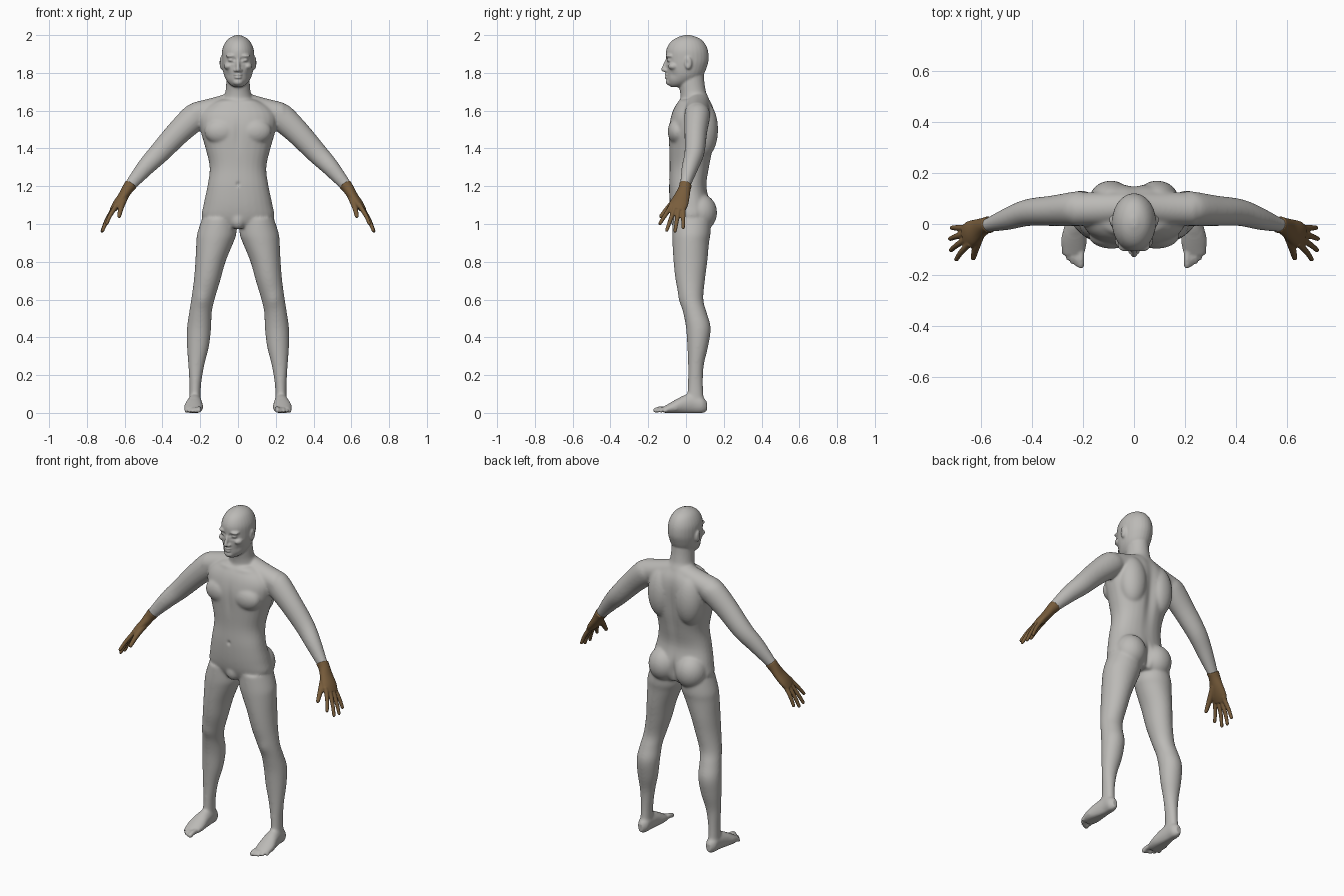
import bpy
import bmesh
from math import cos, sin, tau, exp, copysign
from mathutils import Vector, Matrix

if "Cube" in bpy.data.objects:
    bpy.data.objects.remove(bpy.data.objects["Cube"])

X, Y, Z = Vector((1, 0, 0)), Vector((0, 1, 0)), Vector((0, 0, 1))
SIDES = (1, -1)


def material(name, colour):
    mat = bpy.data.materials.new(name)
    mat.use_nodes = True
    mat.diffuse_color = (*colour, 1)
    mat.node_tree.nodes["Principled BSDF"].inputs["Base Color"].default_value = (*colour, 1)
    return mat


def spline(rows, steps=4):
    """Smoothly interpolate rows of numbers."""
    pts = [Vector(r) for r in rows]
    out = []
    for i in range(len(pts) - 1):
        a, b = pts[max(i - 1, 0)], pts[i]
        c, d = pts[i + 1], pts[min(i + 2, len(pts) - 1)]
        for k in range(steps):
            t = k / steps
            out.append((b * 2 + (c - a) * t + (a * 2 - b * 5 + c * 4 - d) * t ** 2
                        + (b * 3 - a - c * 3 + d) * t ** 3) / 2)
    return out + [pts[-1]]


def loft(bm, rows, u=X, v=Y, side=1, power=1, sides=28):
    """Skin oval rings; each row is x, y, z, radius along u, radius along v."""
    def bend(value):
        return copysign(abs(value) ** power, value)
    rings = []
    for x, y, z, ru, rv in spline(rows):
        ring = []
        for k in range(sides):
            a = tau * k / sides
            p = Vector((x, y, z)) + u * ru * bend(cos(a)) + v * rv * bend(sin(a))
            ring.append(bm.verts.new((p.x * side, p.y, max(p.z, 0))))
        rings.append(ring)
    for low, high in zip(rings, rings[1:]):
        for k in range(sides):
            n = (k + 1) % sides
            bm.faces.new((low[k], low[n], high[n], high[k]))
    bm.faces.new(rings[0][::-1])
    bm.faces.new(rings[-1])


def upright(bm, rows, side=1, power=1):
    """Vertical loft; each row is z, centre x, half width, front y, back y."""
    loft(bm, [(x, (f + b) / 2, z, w, (b - f) / 2) for z, x, w, f, b in rows],
         side=side, power=power)


def ball(bm, centre, radii, side=1):
    x, y, z = centre
    place = Matrix.Translation((x * side, y, z)) @ Matrix.Diagonal((*radii, 1))
    bmesh.ops.create_uvsphere(bm, u_segments=24, v_segments=16, radius=1, matrix=place)


def tube(bm, points, r0, r1, side=1):
    """Tapered limb with a round tip, for fingers, toes and the nose."""
    t = (Vector(points[-1]) - Vector(points[0])).normalized()
    u = t.orthogonal().normalized()
    last = len(points) - 1
    rows = [(*p, *[r0 + (r1 - r0) * i / last] * 2) for i, p in enumerate(points)]
    loft(bm, rows, u, t.cross(u), side, sides=16)
    ball(bm, points[-1], (r1, r1, r1), side)


def fuse(name, bm, voxel, mat, relax, dents=()):
    """Merge overlapping forms into one skin, relax it and press in the details."""
    bmesh.ops.recalc_face_normals(bm, faces=bm.faces)
    mesh = bpy.data.meshes.new(name)
    bm.to_mesh(mesh)
    bm.free()
    obj = bpy.data.objects.new(name, mesh)
    bpy.context.scene.collection.objects.link(obj)
    mod = obj.modifiers.new("Skin", "REMESH")
    mod.mode = "VOXEL"
    mod.voxel_size = voxel
    depsgraph = bpy.context.evaluated_depsgraph_get()
    skin = bpy.data.meshes.new_from_object(obj.evaluated_get(depsgraph))
    obj.modifiers.clear()
    bm = bmesh.new()
    bm.from_mesh(skin)
    for times, rule in relax:
        verts = [v for v in bm.verts if rule(v.co)]
        for _ in range(times):
            bmesh.ops.smooth_vert(bm, verts=verts, factor=.5, use_axis_x=True,
                                  use_axis_y=True, use_axis_z=True)
    bm.normal_update()
    for (x, y, z), (rx, ry, rz), depth in dents:
        for v in bm.verts:
            if abs(v.co.z - z) < 3 * rz:
                d = (((abs(v.co.x) - x) / rx) ** 2 + ((v.co.y - y) / ry) ** 2
                     + ((v.co.z - z) / rz) ** 2)
                if d < 9:
                    v.co += v.normal * depth * exp(-d)
    bm.to_mesh(skin)
    bm.free()
    skin.shade_smooth()
    skin.materials.clear()
    skin.materials.append(mat)
    obj.data = skin
    skin.name = name


grey = material("warm grey skin", (.5, .49, .47))
brown = material("brown glove", (.19, .11, .045))

body = bmesh.new()
# Torso and neck
upright(body, [(.98, 0, .11, -.05, .11), (1.03, 0, .188, -.072, .13), (1.1, 0, .183, -.085, .13),
               (1.2, 0, .162, -.09, .11), (1.3, 0, .15, -.087, .125), (1.4, 0, .172, -.09, .145),
               (1.5, 0, .2, -.092, .155), (1.57, 0, .205, -.08, .155), (1.62, 0, .17, -.06, .145),
               (1.66, 0, .1, -.03, .125)], power=.88)
upright(body, [(1.6, 0, .1, -.04, .135), (1.66, 0, .08, -.03, .125), (1.7, 0, .067, -.032, .107),
               (1.75, 0, .062, -.04, .098), (1.8, 0, .06, -.04, .094)])
ball(body, (0, -.045, 1.02), (.04, .035, .05))
# Skull and face
upright(body, [(1.725, 0, .02, -.08, -.03), (1.738, 0, .042, -.092, .02), (1.76, 0, .061, -.1, .065),
               (1.79, 0, .075, -.102, .093), (1.83, 0, .083, -.104, .11), (1.87, 0, .086, -.106, .12),
               (1.92, 0, .084, -.105, .116), (1.96, 0, .068, -.085, .097), (1.985, 0, .045, -.052, .067),
               (2, 0, .012, -.01, .025)])
tube(body, [(0, -.098, 1.875), (0, -.11, 1.845), (0, -.12, 1.818)], .008, .012)
ball(body, (0, -.1, 1.79), (.024, .015, .007))
ball(body, (0, -.099, 1.776), (.021, .015, .008))
ball(body, (0, -.085, 1.752), (.028, .022, .02))

for s in SIDES:
    ball(body, (.012, -.107, 1.813), (.011, .013, .009), s)   # nostril
    ball(body, (.036, -.084, 1.868), (.018, .018, .011), s)   # eyelid
    ball(body, (.035, -.084, 1.89), (.03, .024, .01), s)      # brow
    ball(body, (.05, -.065, 1.835), (.025, .03, .02), s)      # cheekbone
    ball(body, (.088, .012, 1.853), (.011, .02, .034), s)     # ear
    ball(body, (.088, -.045, 1.49), (.09, .052, .07), s)      # chest muscle
    ball(body, (.09, .095, 1.5), (.085, .075, .15), s)        # shoulder blade
    ball(body, (.09, .075, 1.06), (.09, .09, .1), s)          # buttock
    # Shoulder slope
    loft(body, [(.03, .065, 1.64, .06, .06), (.13, .06, 1.605, .065, .065),
                (.24, .057, 1.578, .065, .065)], Y, Z, s)
    # Arm
    loft(body, [(.18, .06, 1.6, .06, .06), (.22, .06, 1.573, .074, .068), (.315, .052, 1.485, .066, .06),
                (.415, .045, 1.378, .057, .053), (.49, .022, 1.3, .047, .045),
                (.575, -.005, 1.2, .031, .027), (.59, -.008, 1.185, .03, .026)],
         Vector((.73, 0, .68)), Y, s)
    # Leg
    upright(body, [(1.03, .1, .09, -.07, .13), (.95, .112, .104, -.073, .13), (.9, .123, .098, -.072, .122),
                   (.8, .146, .08, -.066, .113), (.7, .164, .07, -.055, .1), (.6, .186, .062, -.033, .092),
                   (.53, .199, .06, -.015, .11), (.45, .206, .064, 0, .131), (.35, .212, .058, .007, .117),
                   (.25, .221, .042, .011, .094), (.15, .226, .031, .01, .09), (.07, .228, .03, .005, .095)], s)
    # Foot and toes
    loft(body, [(.228, .11, .035, .015, .025), (.228, .085, .043, .032, .045), (.228, .04, .05, .035, .054),
                (.231, -.01, .044, .042, .05), (.235, -.06, .031, .05, .036),
                (.236, -.1, .021, .046, .023), (.237, -.122, .017, .038, .014)], X, Z, s)
    for i in range(5):
        x, tip, r = .208 + .0165 * i, -.16 + .003 * i * i, .0095 if i else .014
        tube(body, [(x, tip + .06, .022), (x, tip + .02, .02), (x, tip, r)], r, r, s)

fuse("body", body, .0055, grey,
     [(12, lambda c: .07 < c.z < 1.71), (2, lambda c: c.z >= 1.71), (2, lambda c: c.z <= .07)],
     [((0, .16, 1.42), (.03, .07, .2), -.014),       # spine
      ((0, .15, 1.04), (.015, .06, .07), -.018),     # cleft
      ((0, -.09, 1.48), (.018, .05, .08), -.005),    # breastbone
      ((0, -.09, 1.21), (.01, .03, .012), -.007),    # navel
      ((.08, -.04, 1.645), (.06, .04, .012), .005),  # collarbone
      ((.19, -.03, .6), (.03, .03, .04), .005),      # kneecap
      ((.1, .005, 1.852), (.015, .01, .016), -.006),  # ear hollow
      ((.019, -.1, 1.871), (.008, .02, .009), -.006),  # eye corner
      ((.036, -.1, 1.853), (.018, .02, .006), -.004),  # under eye
      ((0, -.113, 1.783), (.022, .02, .004), -.004),  # mouth
      ((.055, -.07, 1.79), (.02, .03, .02), -.004)])  # cheek hollow

# Gloved hands
across = Vector((.25, .95, -.15)).normalized()
along = Vector((.55, -.27, -.79)).normalized()
fingers = [((.65, -.083, 1.088), (.695, -.138, 1.003)), ((.663, -.064, 1.073), (.716, -.102, .967)),
           ((.668, -.04, 1.068), (.719, -.058, .963)), ((.664, -.015, 1.072), (.712, -.015, .981))]
for s, name in zip(SIDES, ("left_glove", "right_glove")):
    hand = bmesh.new()
    loft(hand, [(.566, -.002, 1.21, .034, .034), (.585, -.008, 1.185, .033, .03),
                (.61, -.022, 1.145, .042, .026), (.64, -.038, 1.105, .05, .023),
                (.662, -.05, 1.075, .044, .016)], across, along.cross(across), s)
    for base, tip in fingers:
        root, end = Vector(base), Vector(tip)
        knuckle = root.lerp(end, .5) + X * .004
        tube(hand, [root - along * .02, root, knuckle, end], .015, .0095, s)
    tube(hand, [(.6, -.03, 1.145), (.617, -.085, 1.095), (.629, -.132, 1.042)], .021, .011, s)
    fuse(name, hand, .004, brown, [(3, lambda c: True)])
